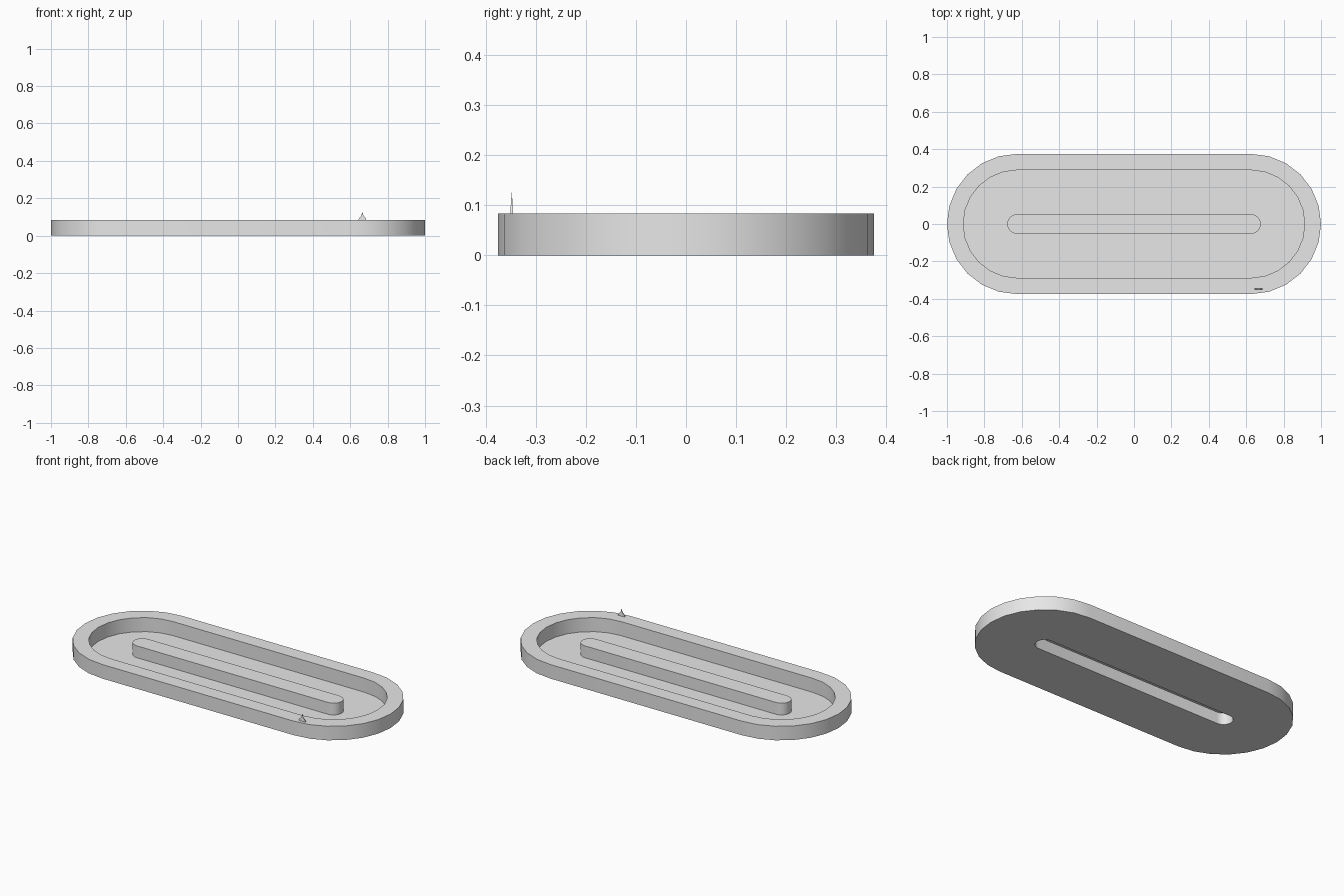
import bpy, bmesh, math

cube = bpy.data.objects.get("Cube")
if cube:
    bpy.data.objects.remove(cube)

HALF = 0.625      # half length of the straight sides
TOP = 0.083       # rim height
ISLAND_TOP = 0.07

grey = bpy.data.materials.new("light grey")
grey.use_nodes = True
grey.diffuse_color = (0.8, 0.8, 0.8, 1)
grey.node_tree.nodes["Principled BSDF"].inputs["Base Color"].default_value = (0.8, 0.8, 0.8, 1)


def loop(bm, radius, z, segments=12):
    """Ring of vertices round a straight-sided oval."""
    verts = []
    for side in (1, -1):
        for i in range(segments + 1):
            a = math.pi * (i / segments - 0.5)
            verts.append(bm.verts.new((side * (HALF + radius * math.cos(a)),
                                       side * radius * math.sin(a), z)))
    return verts


def bridge(bm, a, b):
    """Quads between two rings of equal count."""
    n = len(a)
    for i in range(n):
        j = (i + 1) % n
        bm.faces.new((a[i], a[j], b[j], b[i]))


def finish(bm, name):
    mesh = bpy.data.meshes.new(name)
    bm.to_mesh(mesh)
    bm.free()
    obj = bpy.data.objects.new(name, mesh)
    bpy.context.collection.objects.link(obj)
    mesh.materials.append(grey)
    bpy.ops.object.select_all(action="DESELECT")
    obj.select_set(True)
    bpy.context.view_layer.objects.active = obj
    bpy.ops.object.shade_smooth_by_angle(angle=math.radians(30))
    return obj


# Raised rim, a closed oval ring
bm = bmesh.new()
rings = [loop(bm, r, z) for r, z in ((0.375, 0), (0.375, TOP), (0.288, TOP), (0.288, 0))]
for k in range(4):
    bridge(bm, rings[k], rings[(k + 1) % 4])
bmesh.ops.recalc_face_normals(bm, faces=bm.faces)
finish(bm, "rim")

# Thin floor rising into the central island, which is hollow underneath
bm = bmesh.new()
edge = loop(bm, 0.288, 0)
foot = loop(bm, 0.0525, 0)
top = loop(bm, 0.0525, ISLAND_TOP)
bridge(bm, edge, foot)
bridge(bm, foot, top)
bm.faces.new(top)
finish(bm, "floor_and_island")

# Tiny flat pointed marker standing on the front rim
bm = bmesh.new()
outline = [(0.021, TOP), (0.019, 0.092), (0.005, 0.108), (0.001, 0.125)]
outline += [(-x, z) for x, z in reversed(outline)]
front, back = [], []
for x, z in outline:
    depth = 0.003 * (0.13 - z) / (0.13 - TOP)
    front.append(bm.verts.new((0.665 + x, -0.348 - depth, z)))
    back.append(bm.verts.new((0.665 + x, -0.348 + depth, z)))
bridge(bm, front, back)
bm.faces.new(front)
bm.faces.new(back)
bmesh.ops.recalc_face_normals(bm, faces=bm.faces)
finish(bm, "rim_marker")
